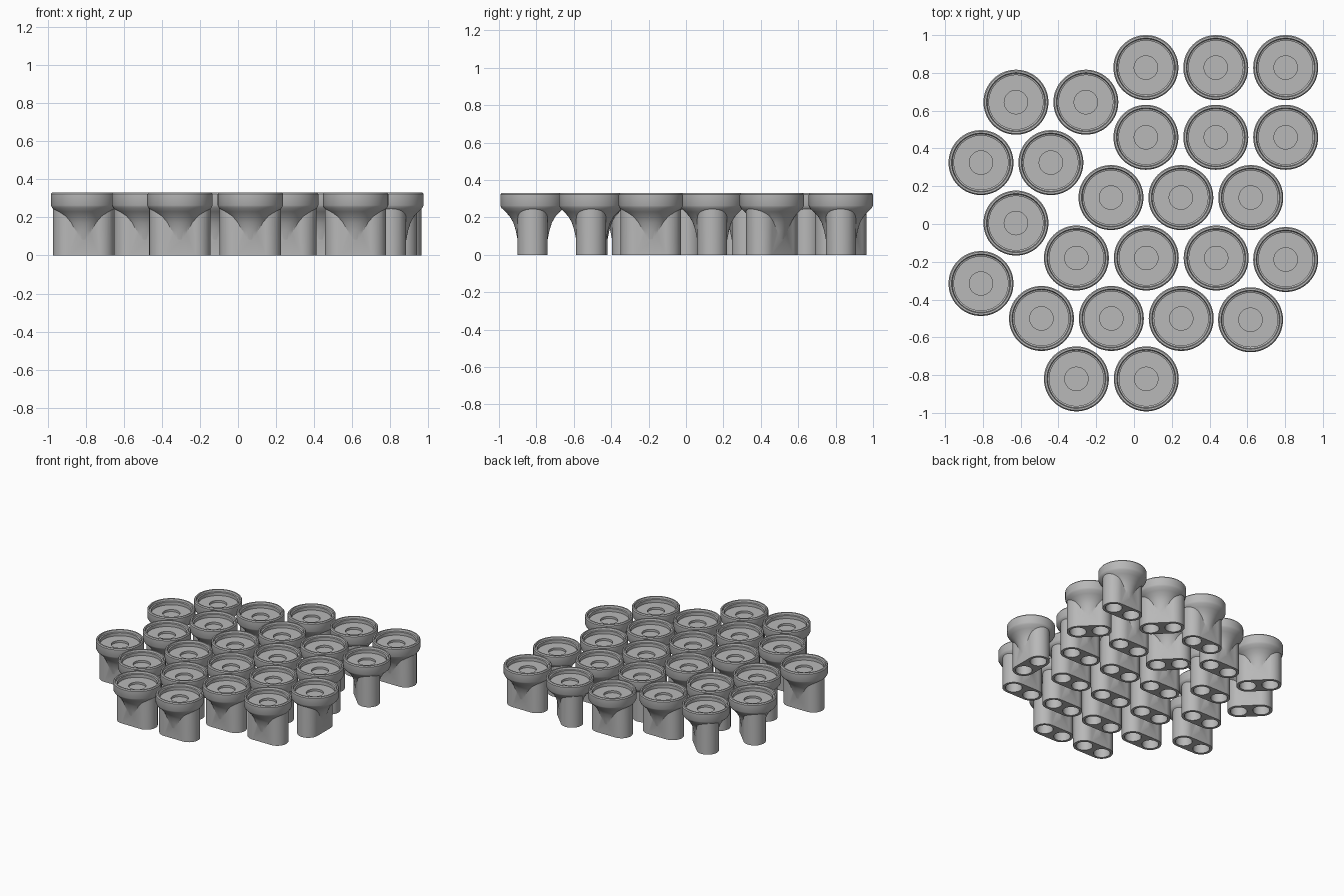
import bpy, bmesh, math

if "Cube" in bpy.data.objects:
    bpy.data.objects.remove(bpy.data.objects["Cube"])

grey = bpy.data.materials.new("plain grey")
grey.diffuse_color = (0.48, 0.48, 0.48, 1)
grey.use_nodes = True
grey.node_tree.nodes["Principled BSDF"].inputs["Base Color"].default_value = grey.diffuse_color

FOOT_R, HALF_GAP = 0.08, 0.081


def make_object(name, bm):
    bmesh.ops.recalc_face_normals(bm, faces=bm.faces)
    mesh = bpy.data.meshes.new(name)
    bm.to_mesh(mesh)
    bm.free()
    mesh.materials.append(grey)
    obj = bpy.data.objects.new(name, mesh)
    bpy.context.collection.objects.link(obj)
    return obj


def lathe(name, profile, steps=64):
    bm = bmesh.new()
    verts = [bm.verts.new((r, 0, z)) for r, z in profile]
    edges = [bm.edges.new(p) for p in zip(verts, verts[1:])]
    bmesh.ops.spin(bm, geom=verts + edges, cent=(0, 0, 0), axis=(0, 0, 1),
                   angle=math.tau, steps=steps)
    bmesh.ops.remove_doubles(bm, verts=bm.verts, dist=1e-5)
    return make_object(name, bm)


def prism(name, outline, z0, z1):
    bm = bmesh.new()
    face = bm.faces.new([bm.verts.new((x, y, z0)) for x, y in outline])
    top = bmesh.ops.extrude_face_region(bm, geom=[face])["geom"]
    moved = [v for v in top if isinstance(v, bmesh.types.BMVert)]
    bmesh.ops.translate(bm, verts=moved, vec=(0, 0, z1 - z0))
    return make_object(name, bm)


def arc(cx, r, start, sweep, n):
    return [(cx + r * math.cos(start + sweep * i / n),
             r * math.sin(start + sweep * i / n)) for i in range(n + 1)]


# Round cup with a flared neck, stepped rim and shallow centre hole
cup = lathe("cup", [
    (0, 0.06), (0.076, 0.06), (0.081, 0.085), (0.09, 0.13), (0.103, 0.172),
    (0.122, 0.205), (0.145, 0.23), (0.165, 0.249), (0.169, 0.257),
    (0.172, 0.263), (0.172, 0.322), (0.166, 0.33), (0.156, 0.33),
    (0.152, 0.315), (0.143, 0.312), (0.143, 0.288), (0.062, 0.288),
    (0.062, 0.272), (0, 0.272)])

# Slot-shaped foot
outline = (arc(HALF_GAP, FOOT_R, -math.pi / 2, math.pi, 20)
           + arc(-HALF_GAP, FOOT_R, math.pi / 2, math.pi, 20))
foot = prism("foot", outline, 0, 0.25)

# Two sockets bored into the underside
cutters = [prism("socket_cutter", arc(s * HALF_GAP, 0.06, 0, math.tau, 32)[:-1],
                 -0.05, 0.15) for s in (-1, 1)]

for operation, other in [("UNION", foot)] + [("DIFFERENCE", c) for c in cutters]:
    mod = cup.modifiers.new(operation.lower(), "BOOLEAN")
    mod.operation = operation
    mod.solver = "EXACT"
    mod.object = other

deps = bpy.context.evaluated_depsgraph_get()
peg_mesh = bpy.data.meshes.new_from_object(cup.evaluated_get(deps))
peg_mesh.name = "peg"
for obj in [cup, foot] + cutters:
    bpy.data.objects.remove(obj)

# Peg rows: (y, first x, count), spaced evenly along x
ROWS = [(0.828, 0.063, 3), (0.459, 0.063, 3), (0.14, -0.122, 3),
        (-0.18, -0.305, 3), (-0.188, 0.803, 1), (-0.5, -0.49, 3),
        (-0.507, 0.617, 1), (-0.82, -0.305, 2), (0.645, -0.625, 2),
        (0.325, -0.81, 2), (0.005, -0.625, 1), (-0.315, -0.81, 1)]
PITCH = 0.37

# Turned pegs, keyed by (row, column), in degrees
TURNED = {(0, 1): -45, (1, 2): -45, (1, 0): -45, (8, 0): -45, (9, 0): -45,
          (4, 0): 90}

for row, (y, x0, count) in enumerate(ROWS):
    for col in range(count):
        peg = bpy.data.objects.new("peg", peg_mesh)
        peg.location = (x0 + col * PITCH, y, 0)
        peg.rotation_euler.z = math.radians(TURNED.get((row, col), 0))
        bpy.context.collection.objects.link(peg)

# Smooth the shared mesh once, keeping crisp edges
bpy.context.view_layer.objects.active = peg
peg.select_set(True)
bpy.ops.object.shade_smooth_by_angle(angle=math.radians(30))
